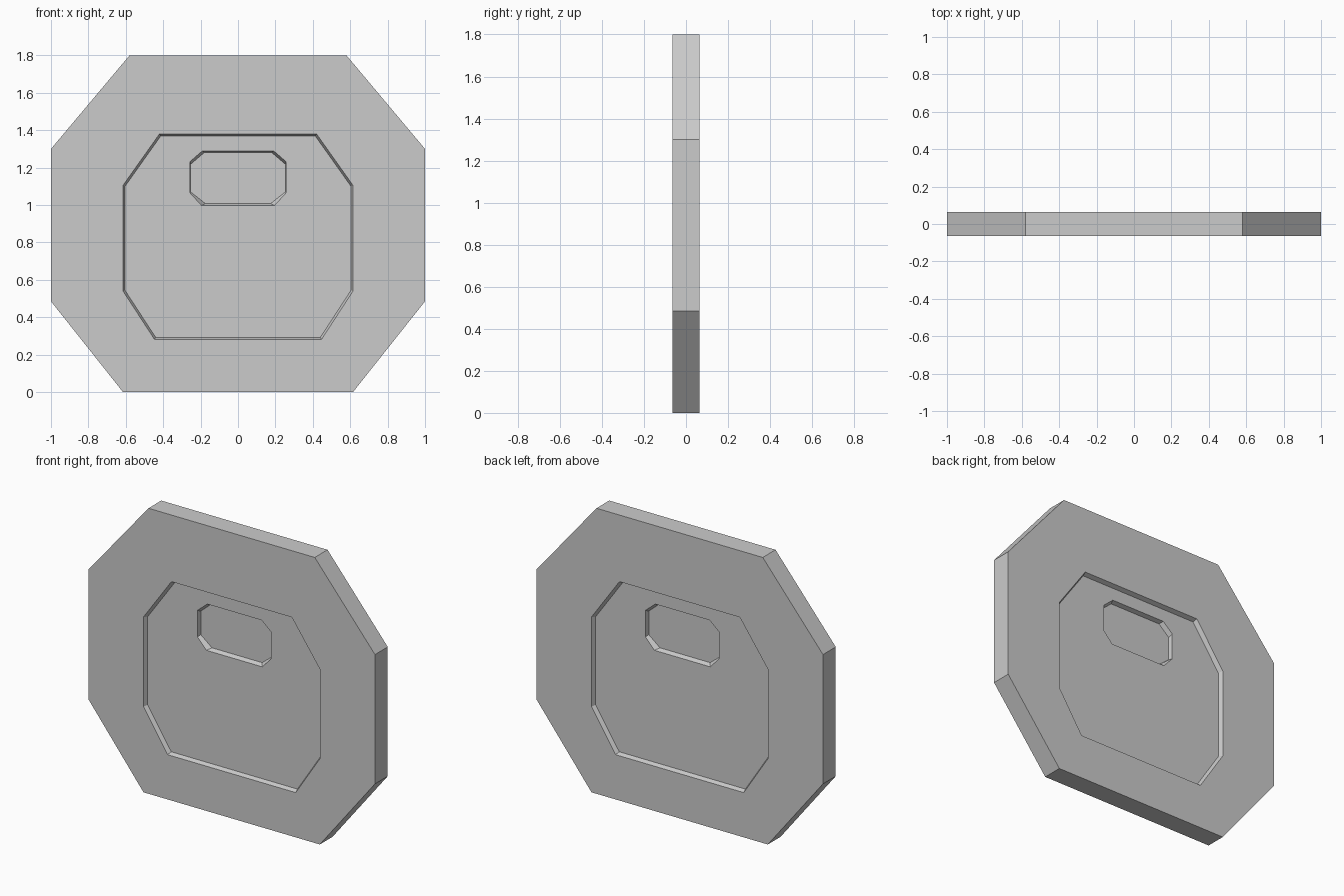
import bpy, bmesh

if "Cube" in bpy.data.objects:
    bpy.data.objects.remove(bpy.data.objects["Cube"])

FACE = 0.0635   # half thickness of the plate


def octagon(top, upper, lower, bottom):
    """Left-right symmetric octagon from four (half width, z) corners."""
    right = [bottom, lower, upper, top]
    return [(x, z) for x, z in right] + [(-x, z) for x, z in reversed(right)]


# Profiles, outermost to innermost, each with its depth below the front face
rings = [
    # outer rim
    (octagon((0.58, 1.80), (1.0, 1.30), (1.0, 0.485), (0.615, 0.0)), FACE),
    (octagon((0.58, 1.80), (1.0, 1.30), (1.0, 0.485), (0.615, 0.0)), 0.0),
    # sunken panel: lip and floor
    (octagon((0.42, 1.38), (0.615, 1.105), (0.615, 0.54), (0.447, 0.282)), 0.0),
    (octagon((0.413, 1.369), (0.604, 1.10), (0.604, 0.544), (0.44, 0.292)), 0.027),
    # sunken grip: lip and floor
    (octagon((0.19, 1.29), (0.257, 1.232), (0.257, 1.065), (0.195, 0.997)), 0.027),
    (octagon((0.18, 1.281), (0.253, 1.218), (0.253, 1.07), (0.175, 1.008)), 0.054),
]

# Front half, stitched ring by ring
bm = bmesh.new()
loops = [[bm.verts.new((x, depth - FACE, z)) for x, z in pts] for pts, depth in rings]
for a, b in zip(loops, loops[1:]):
    for i in range(8):
        j = (i + 1) % 8
        bm.faces.new((a[i], a[j], b[j], b[i]))
bm.faces.new(loops[-1])
mesh = bpy.data.meshes.new("hatch_panel")
bm.to_mesh(mesh)
bm.free()

hatch = bpy.data.objects.new("hatch_panel", mesh)
bpy.context.collection.objects.link(hatch)

# Identical back half
mirror = hatch.modifiers.new("back_half", 'MIRROR')
mirror.use_axis = (False, True, False)
mirror.use_clip = True
